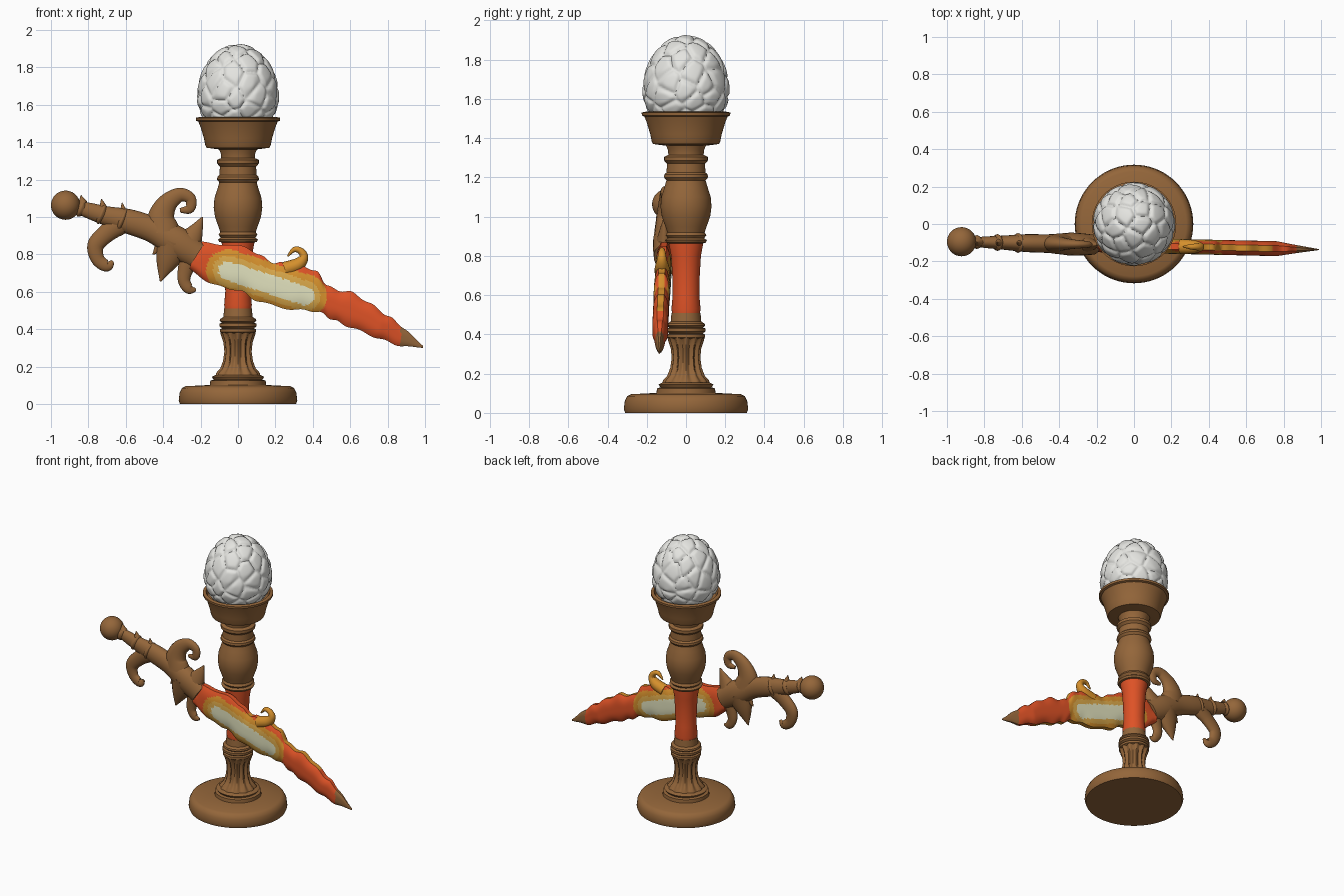
import bpy, bmesh, math, random
from mathutils import Vector, kdtree

random.seed(4)
old = bpy.data.objects.get("Cube")
if old:
    bpy.data.objects.remove(old, do_unlink=True)


def material(name, srgb):
    """One flat colour, given as 8-bit display values."""
    col = [(c / 255 / 12.92) if c < 11 else ((c / 255 + 0.055) / 1.055) ** 2.4 for c in srgb] + [1]
    mat = bpy.data.materials.new(name)
    mat.use_nodes = True
    mat.diffuse_color = col
    bsdf = mat.node_tree.nodes["Principled BSDF"]
    bsdf.inputs["Base Color"].default_value = col
    bsdf.inputs["Roughness"].default_value = 0.7
    return mat


BROWN = material("wood brown", (148, 102, 58))
RED = material("flame red", (222, 82, 38))
GOLD = material("dark gold", (212, 143, 44))
AMBER = material("pale gold", (218, 168, 74))
CREAM = material("pale cream", (226, 226, 190))
WHITE = material("egg white", (228, 228, 224))


def finish(name, bm, mats, angle=40):
    """Turn a bmesh into a smooth shaded object with sharp edges kept."""
    bmesh.ops.recalc_face_normals(bm, faces=bm.faces[:])
    mesh = bpy.data.meshes.new(name)
    bm.to_mesh(mesh)
    bm.free()
    for mat in mats:
        mesh.materials.append(mat)
    mesh.shade_smooth()
    mesh.set_sharp_from_angle(angle=math.radians(angle))
    obj = bpy.data.objects.new(name, mesh)
    bpy.context.collection.objects.link(obj)
    return obj


def skin(bm, rings):
    """Bridge a row of closed rings and cap both ends."""
    rings = [[bm.verts.new(p) for p in ring] for ring in rings]
    for a, b in zip(rings, rings[1:]):
        n = len(a)
        for i in range(n):
            bm.faces.new((a[i], a[(i + 1) % n], b[(i + 1) % n], b[i]))
    bm.faces.new(rings[0])
    bm.faces.new(rings[-1])


def lathe(name, profile, mat, sides=72, flutes=0, depth=0.0):
    rings = []
    for k, (r, z) in enumerate(profile):
        inner = 0 < k < len(profile) - 1
        ring = []
        for i in range(sides):
            a = math.tau * i / sides
            rr = r - (depth * (0.5 - 0.5 * math.cos(flutes * a)) if inner else 0)
            ring.append((rr * math.cos(a), rr * math.sin(a), z))
        rings.append(ring)
    bm = bmesh.new()
    skin(bm, rings)
    return finish(name, bm, [mat])


def spline(pts, u):
    """Point on a Catmull-Rom curve through pts, u running from 0 to 1."""
    pts = [Vector(p) for p in pts]
    f = u * (len(pts) - 1)
    i = min(int(f), len(pts) - 2)
    t = f - i
    b, c = pts[i], pts[i + 1]
    a = pts[i - 1] if i else b * 2 - c
    d = pts[i + 2] if i + 2 < len(pts) else c * 2 - b
    return 0.5 * (2 * b + (c - a) * t + (2 * a - 5 * b + 4 * c - d) * t * t
                  + (3 * b - a - 3 * c + d) * t ** 3)


def depth_at(x):
    """The dagger leans slightly towards the front at its tip."""
    return -0.115 - 0.022 * x


def tube(name, pts, mat, flat=1.0, sides=16):
    """Tapered tube in the dagger plane through (x, z, radius) points."""
    steps = 8 * (len(pts) - 1)
    path = [spline(pts, i / steps) for i in range(steps + 1)]
    rings = []
    for i, p in enumerate(path):
        d = path[min(i + 1, steps)] - path[max(i - 1, 0)]
        d = Vector((d.x, d.y)).normalized()
        r = max(p.z, 0.002)
        ring = []
        for k in range(sides):
            a = math.tau * k / sides
            s = r * math.cos(a)
            x = p.x - d.y * s
            ring.append((x, depth_at(p.x) + flat * r * math.sin(a), p.y + d.x * s))
        rings.append(ring)
    bm = bmesh.new()
    skin(bm, rings)
    return finish(name, bm, [mat])


# Candlestick, from the foot up
lathe("foot", [(0.31, 0), (0.317, 0.02), (0.312, 0.06), (0.3, 0.085), (0.28, 0.095),
               (0.15, 0.102), (0.148, 0.125), (0.13, 0.13), (0.14, 0.145), (0.12, 0.155)], BROWN)
lathe("fluted_stem", [(0.12, 0.14), (0.118, 0.165), (0.095, 0.19), (0.08, 0.23), (0.073, 0.28),
                      (0.078, 0.33), (0.092, 0.37), (0.095, 0.39)], BROWN, 96, 12, 0.014)
lathe("stem_rings", [(0.08, 0.375), (0.097, 0.385), (0.097, 0.4), (0.085, 0.405), (0.1, 0.415),
                     (0.1, 0.43), (0.086, 0.435), (0.098, 0.445), (0.095, 0.455), (0.078, 0.465),
                     (0.074, 0.51)], BROWN)
lathe("red_band", [(0.07, 0.5), (0.074, 0.53), (0.068, 0.6), (0.07, 0.7), (0.076, 0.8),
                   (0.088, 0.865), (0.088, 0.88)], RED)
lathe("bulb", [(0.08, 0.862), (0.1, 0.867), (0.107, 0.88), (0.092, 0.89), (0.104, 0.905),
               (0.095, 0.92), (0.105, 0.95), (0.123, 1.0), (0.13, 1.05), (0.126, 1.1), (0.11, 1.15),
               (0.1, 1.185), (0.112, 1.2), (0.11, 1.215), (0.099, 1.225), (0.097, 1.27),
               (0.111, 1.285), (0.111, 1.305), (0.09, 1.315), (0.092, 1.34), (0.105, 1.37)], BROWN)
lathe("cup", [(0.105, 1.362), (0.168, 1.37), (0.175, 1.385), (0.182, 1.42), (0.2, 1.48),
              (0.212, 1.51), (0.225, 1.515), (0.226, 1.53), (0.205, 1.535), (0.195, 1.5)], BROWN)

# Egg covered with rounded cells
cells = 66
tree = kdtree.KDTree(cells)
for i in range(cells):
    h = 1 - 2 * (i + 0.5) / cells
    a = i * 2.39996 + random.uniform(-0.2, 0.2)
    r = math.sqrt(1 - h * h)
    tree.insert((r * math.cos(a), r * math.sin(a), h + random.uniform(-0.06, 0.06)), i)
tree.balance()
bm = bmesh.new()
bmesh.ops.create_icosphere(bm, subdivisions=6, radius=1)
for v in bm.verts:
    near, far = tree.find_n(v.co, 2)
    groove = max(0, 1 - (far[2] - near[2]) / 0.2) ** 2
    size = 1 - 0.055 * groove
    v.co = Vector((v.co.x * 0.22, v.co.y * 0.222, v.co.z * (0.285 if v.co.z > 0 else 0.21))) * size
    v.co.z += 1.64
finish("egg", bm, [WHITE], 60)

# Dagger blade: upper and lower edge points as (x, z, x, z)
edges = [(-0.24, 0.79, -0.26, 0.715), (-0.2, 0.86, -0.12, 0.635), (0.04, 0.835, 0.01, 0.605),
         (0.17, 0.765, 0.12, 0.545), (0.28, 0.745, 0.3, 0.505), (0.41, 0.715, 0.42, 0.495),
         (0.49, 0.625, 0.5, 0.455), (0.62, 0.59, 0.59, 0.415), (0.76, 0.5, 0.73, 0.36),
         (0.87, 0.42, 0.855, 0.315), (0.99, 0.31, 0.99, 0.3)]
stations, across = 130, 24
rings = []
for i in range(stations + 1):
    u = i / stations
    ux, uz, lx, lz = spline([Vector(e) for e in edges], u)
    wave = 0.007 * math.sin(u * 75) * min(1, 8 * (1 - u))
    uz, lz = uz + wave, lz + 0.006 * math.sin(u * 60 + 1) * min(1, 8 * (1 - u))
    thick = 0.04 * min(1, (1 - u) / 0.2 + 0.06)
    front, back = [], []
    for k in range(across + 1):
        t = k / across
        x, z = lx + (ux - lx) * t, lz + (uz - lz) * t
        half = thick * (1 - 0.6 * abs(2 * t - 1) ** 3)
        front.append((x, depth_at(x) - half, z))
        back.append((x, depth_at(x) + half, z))
    rings.append(front + back[::-1])
bm = bmesh.new()
skin(bm, rings)
bm.normal_update()

# Painted flame heart: nested bands around a line along the blade
start, end = Vector((-0.055, 0.712)), Vector((0.36, 0.578))
line = end - start
for f in bm.faces:
    c = f.calc_center_median()
    p = Vector((c.x, c.z))
    t = max(0, min(1, (p - start).dot(line) / line.length_squared))
    dist = (p - start - line * t).length
    rim = abs(f.normal.y) < 0.3
    if c.x > 0.87:
        f.material_index = 4
    elif rim and 0.26 < c.x < 0.74:
        f.material_index = 1
    elif dist < 0.05:
        f.material_index = 3
    elif dist < 0.08:
        f.material_index = 2
    elif dist < 0.115:
        f.material_index = 1
finish("dagger_blade", bm, [RED, GOLD, AMBER, CREAM, BROWN])
tube("blade_curl", [(0.25, 0.72, 0.04), (0.32, 0.745, 0.036), (0.352, 0.785, 0.024),
                    (0.335, 0.818, 0.018), (0.3, 0.825, 0.014), (0.265, 0.79, 0.004)], GOLD)

# Grip and pommel
tube("grip", [(-0.88, 1.06, 0.03), (-0.8, 1.035, 0.042), (-0.7, 1.005, 0.052), (-0.58, 0.975, 0.066),
              (-0.45, 0.93, 0.07), (-0.33, 0.865, 0.085), (-0.22, 0.795, 0.075)], BROWN, 0.72, 20)
bm = bmesh.new()
bmesh.ops.create_uvsphere(bm, u_segments=32, v_segments=20, radius=0.078)
bmesh.ops.translate(bm, verts=bm.verts[:], vec=(-0.922, depth_at(-0.922), 1.063))
finish("pommel", bm, [BROWN])
for i, (x, z, r) in enumerate([(-0.84, 1.045, 0.046), (-0.73, 1.015, 0.056), (-0.62, 0.985, 0.066)]):
    tube(f"grip_ring_{i + 1}", [(x - 0.015, z + 0.006, r * 0.8), (x, z, r),
                                (x + 0.015, z - 0.006, r * 0.8)], BROWN, 0.8)
    tube(f"grip_thorn_{i + 1}", [(x + 0.01, z + 0.03, 0.025), (x, z + r + 0.025, 0.002)], BROWN)

# Curling hooks of the guard
hooks = {
    "upper_hook": [(-0.4, 0.92, 0.09), (-0.41, 1.0, 0.072), (-0.375, 1.075, 0.053), (-0.31, 1.118, 0.038),
                   (-0.255, 1.098, 0.03), (-0.258, 1.045, 0.026), (-0.31, 1.035, 0.012)],
    "lower_hook": [(-0.25, 0.79, 0.06), (-0.28, 0.72, 0.042), (-0.288, 0.66, 0.033),
                   (-0.262, 0.615, 0.027), (-0.225, 0.61, 0.008)],
    "grip_hook": [(-0.63, 0.965, 0.06), (-0.7, 0.915, 0.05), (-0.76, 0.85, 0.045), (-0.75, 0.775, 0.036),
                  (-0.7, 0.738, 0.03), (-0.668, 0.762, 0.01)],
    "lower_spike": [(-0.34, 0.86, 0.1), (-0.38, 0.76, 0.06), (-0.415, 0.655, 0.003)],
    "upper_spike": [(-0.28, 0.84, 0.09), (-0.23, 0.92, 0.045), (-0.19, 1.0, 0.003)],
    "side_spike": [(-0.38, 0.88, 0.06), (-0.455, 0.8, 0.003)],
}
for name, pts in hooks.items():
    tube(name, pts, BROWN, 0.62)
